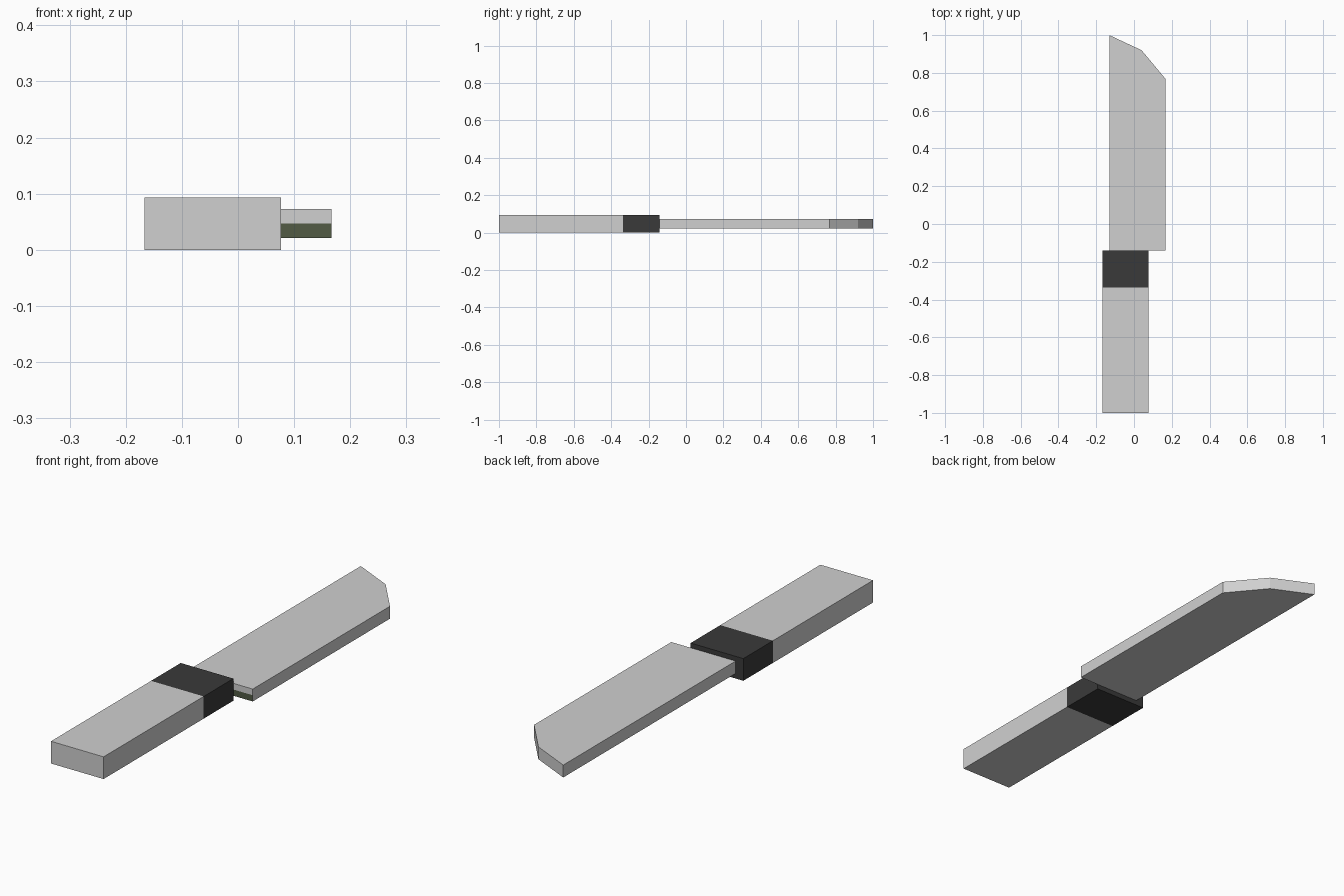
import bpy, bmesh

if "Cube" in bpy.data.objects:
    bpy.data.objects.remove(bpy.data.objects["Cube"])


def material(name, rgb):
    m = bpy.data.materials.new(name)
    m.diffuse_color = (*rgb, 1.0)
    m.use_nodes = True
    m.node_tree.nodes["Principled BSDF"].inputs["Base Color"].default_value = m.diffuse_color
    return m


grey = material("light grey", (0.63, 0.63, 0.63))
black = material("charcoal", (0.042, 0.042, 0.042))
olive = material("dark olive", (0.084, 0.104, 0.06))


def prism(name, outline, z0, z1, mats, cut_z=None):
    """Extrude a flat xy outline from z0 to z1, optionally split at cut_z."""
    bm = bmesh.new()
    face = bm.faces.new([bm.verts.new((x, y, z0)) for x, y in outline])
    ext = bmesh.ops.extrude_face_region(bm, geom=[face])
    top = [v for v in ext["geom"] if isinstance(v, bmesh.types.BMVert)]
    bmesh.ops.translate(bm, verts=top, vec=(0, 0, z1 - z0))
    if cut_z is not None:
        bmesh.ops.bisect_plane(bm, geom=bm.verts[:] + bm.edges[:] + bm.faces[:],
                               plane_co=(0, 0, cut_z), plane_no=(0, 0, 1))
    bmesh.ops.recalc_face_normals(bm, faces=bm.faces[:])
    # lower half of the butt end takes the second material
    if len(mats) > 1:
        for f in bm.faces:
            if f.normal.y < -0.9 and f.calc_center_median().z < cut_z:
                f.material_index = 1
    mesh = bpy.data.meshes.new(name)
    bm.to_mesh(mesh)
    bm.free()
    for m in mats:
        mesh.materials.append(m)
    obj = bpy.data.objects.new(name, mesh)
    bpy.context.collection.objects.link(obj)
    return obj


def rect(x0, x1, y0, y1):
    return [(x0, y0), (x1, y0), (x1, y1), (x0, y1)]


# Handle and dark collar share one cross-section
prism("handle", rect(-0.167, 0.077, -1.0, -0.337), 0.0, 0.093, [grey])
prism("collar", rect(-0.167, 0.077, -0.337, -0.141), 0.0, 0.093, [black])

# Blade with a clipped tip and an olive strip on its butt end
blade = [(-0.131, -0.141), (0.167, -0.141), (0.167, 0.768), (0.04, 0.92), (-0.131, 1.0)]
prism("blade", blade, 0.021, 0.073, [grey, olive], cut_z=0.047)
